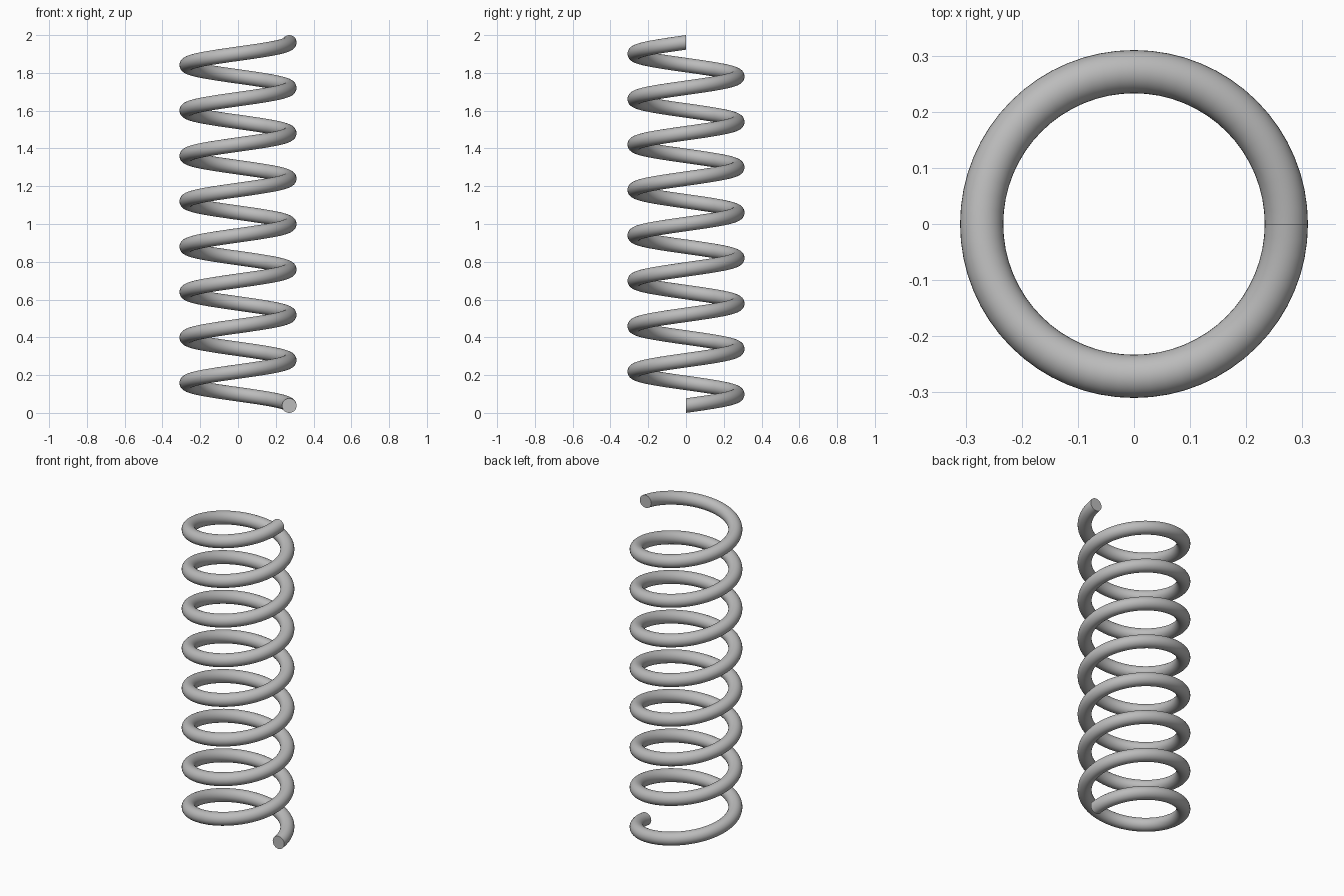
import bpy
import bmesh
import math
from mathutils import Matrix, Vector

cube = bpy.data.objects.get("Cube")
if cube:
    bpy.data.objects.remove(cube, do_unlink=True)

WIRE_RADIUS = 0.0385
COIL_RADIUS = 0.2715
TURNS = 8
STEPS = 64 * TURNS
RISE = 2 - 2 * WIRE_RADIUS

# Steel material
steel = bpy.data.materials.new("steel grey")
steel.use_nodes = True
colour = (0.5, 0.5, 0.5, 1)
steel.diffuse_color = colour
steel.node_tree.nodes["Principled BSDF"].inputs["Base Color"].default_value = colour

# Wire cross-section standing upright in the radial plane
bm = bmesh.new()
place = Matrix.Translation((COIL_RADIUS, 0, WIRE_RADIUS)) @ Matrix.Rotation(math.pi / 2, 4, "X")
ring = bmesh.ops.create_circle(bm, segments=32, radius=WIRE_RADIUS, matrix=place)
edges = list({e for v in ring["verts"] for e in v.link_edges})
start_verts = list(ring["verts"])

# Sweep the section up the helix
swept = bmesh.ops.spin(
    bm, geom=edges, cent=Vector(), axis=Vector((0, 0, 1)),
    dvec=Vector((0, 0, RISE / STEPS)), angle=TURNS * math.tau,
    steps=STEPS, use_merge=False)

# Flat cut ends
end_edges = [g for g in swept["geom_last"] if isinstance(g, bmesh.types.BMEdge)]
bmesh.ops.contextual_create(bm, geom=edges)
bmesh.ops.contextual_create(bm, geom=end_edges)
bmesh.ops.recalc_face_normals(bm, faces=bm.faces[:])

mesh = bpy.data.meshes.new("coil_spring")
bm.to_mesh(mesh)
bm.free()
mesh.materials.append(steel)
spring = bpy.data.objects.new("coil_spring", mesh)
bpy.context.collection.objects.link(spring)

# Smooth wire with sharp rims at the cut ends
bpy.ops.object.select_all(action="DESELECT")
spring.select_set(True)
bpy.context.view_layer.objects.active = spring
bpy.ops.object.shade_smooth_by_angle(angle=math.radians(40))
